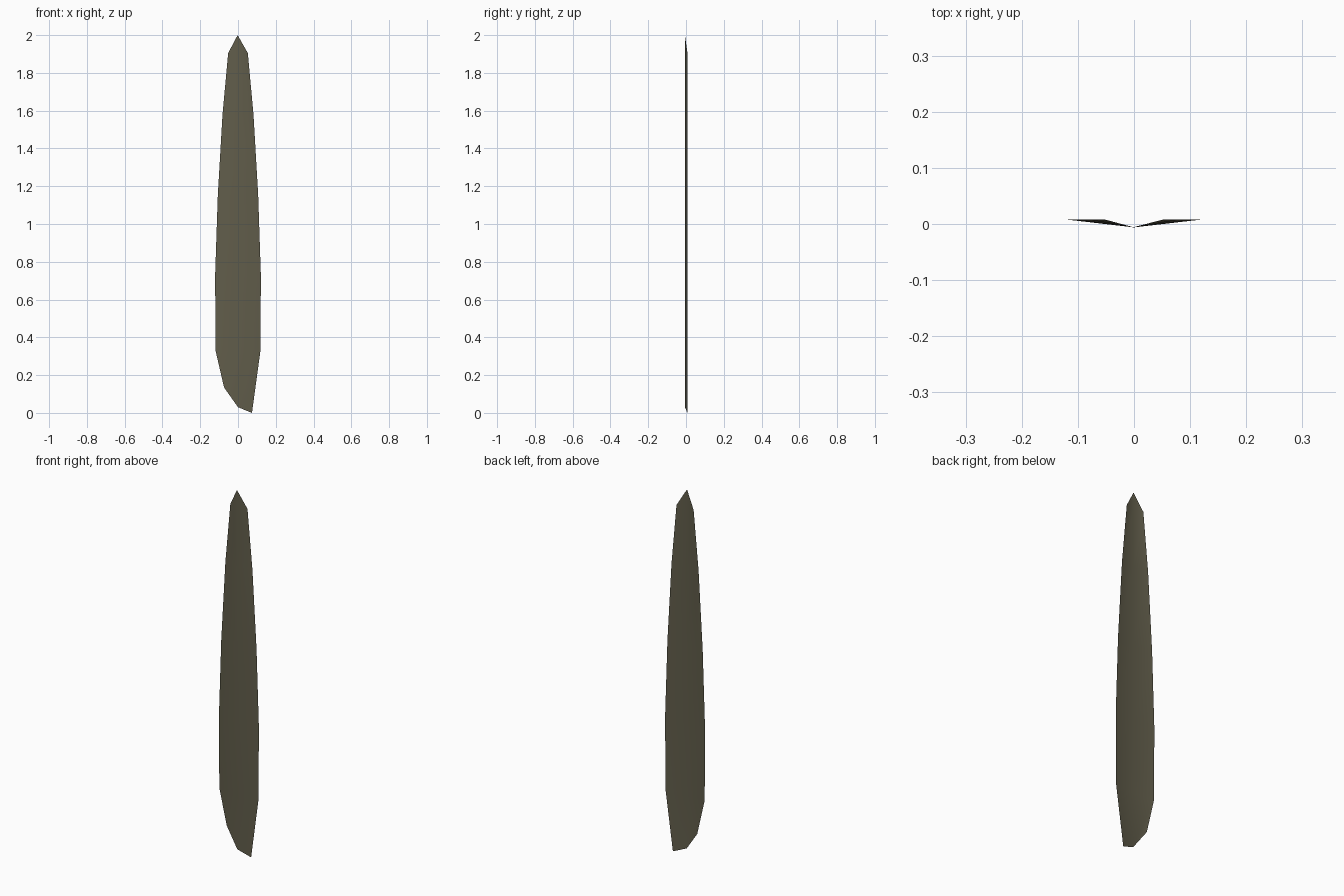
import bpy, bmesh

if "Cube" in bpy.data.objects:
    bpy.data.objects.remove(bpy.data.objects["Cube"])

# Rows of the blade from tip downwards: height, half width
ROWS = [(1.905, 0.052), (1.58, 0.082), (1.15, 0.107), (0.73, 0.121), (0.33, 0.119)]
SPINE_Y, EDGE_Y = -0.006, 0.008

bm = bmesh.new()

# Central crease running from tip to base
tip = bm.verts.new((-0.002, SPINE_Y, 2.0))
spine = [bm.verts.new((0, SPINE_Y, z)) for z, w in ROWS]
spine.append(bm.verts.new((0, SPINE_Y, 0.03)))

# Two folded-back halves; the cut base is lower on the right
for side, base_z in ((1, 0.0), (-1, 0.135)):
    edge = [bm.verts.new((side * w, EDGE_Y, z)) for z, w in ROWS]
    edge.append(bm.verts.new((side * 0.074, EDGE_Y, base_z)))
    faces = [(tip, spine[0], edge[0])]
    faces += [(spine[i], spine[i + 1], edge[i + 1], edge[i]) for i in range(len(ROWS))]
    for f in faces:
        bm.faces.new(f if side > 0 else f[::-1])

for f in bm.faces:
    f.smooth = True
mesh = bpy.data.meshes.new("leaf_blade")
bm.to_mesh(mesh)
bm.free()
blade = bpy.data.objects.new("leaf_blade", mesh)
bpy.context.collection.objects.link(blade)

# Dull olive colour
mat = bpy.data.materials.new("olive")
mat.diffuse_color = (0.12, 0.11, 0.07, 1)
mat.use_nodes = True
mat.node_tree.nodes["Principled BSDF"].inputs["Base Color"].default_value = mat.diffuse_color
mesh.materials.append(mat)
